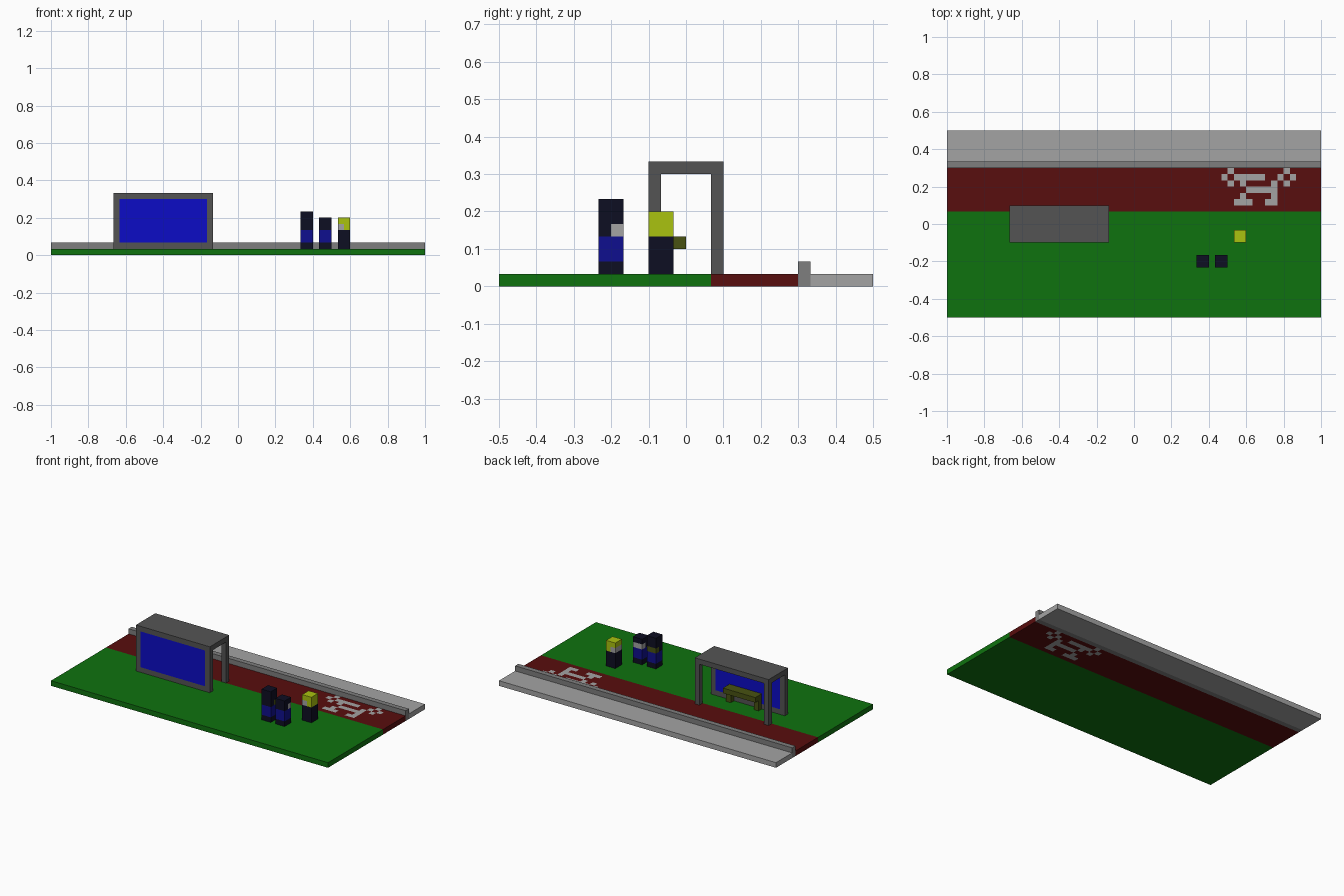
import bpy, bmesh, math
from mathutils import Matrix, Vector

if "Cube" in bpy.data.objects:
    bpy.data.objects.remove(bpy.data.objects["Cube"], do_unlink=True)

U = 1 / 30  # one block of the model


def material(name, rgb):
    """Flat material from 0-255 display colour."""
    lin = [(c / 255 / 12.92) if c / 255 <= 0.04045 else ((c / 255 + 0.055) / 1.055) ** 2.4 for c in rgb]
    m = bpy.data.materials.new(name)
    m.use_nodes = True
    m.diffuse_color = (*lin, 1)
    m.node_tree.nodes["Principled BSDF"].inputs["Base Color"].default_value = (*lin, 1)
    return m


GRASS = material("grass green", (15, 114, 15))
RED = material("lane red", (88, 14, 14))
PALE = material("pale grey", (164, 164, 164))
CURB = material("curb grey", (126, 126, 126))
STEEL = material("dark grey", (84, 84, 84))
PANEL = material("panel blue", (12, 12, 198))
JACKET = material("jacket blue", (15, 15, 142))
NAVY = material("navy black", (13, 14, 34))
YELLOW = material("vest yellow", (170, 194, 16))
OLIVE = material("olive", (72, 82, 18))


def link(name, bm, mats):
    me = bpy.data.meshes.new(name)
    bm.to_mesh(me)
    bm.free()
    for m in mats:
        me.materials.append(m)
    ob = bpy.data.objects.new(name, me)
    bpy.context.collection.objects.link(ob)
    return ob


def box(name, x, y, z, mat):
    """Box between block coordinates, each given as (low, high)."""
    bm = bmesh.new()
    bmesh.ops.create_cube(bm, size=1)
    for v in bm.verts:
        v.co = Vector([(r[0] + r[1]) / 2 + c * (r[1] - r[0]) for r, c in zip((x, y, z), v.co)]) * U
    return link(name, bm, [mat])


# Ground strips
box("lawn", (-30, 30), (-15, 2), (0, 1), GRASS)
box("curb", (-30, 30), (9, 10), (0, 2), CURB)
box("pavement", (-30, 30), (10, 15), (0, 1), PALE)

# Cycle lane with a bicycle sign set into its blocks
SIGN = ["-#--------#-",
        "#-#####--#-#",
        "-#-#----#-#-",
        "----#####---",
        "---#----#---",
        "--###--##---"]
bm = bmesh.new()
bmesh.ops.create_grid(bm, x_segments=60, y_segments=7, size=1)
for v in bm.verts:
    v.co = Vector((v.co.x * 30, 5.5 + v.co.y * 3.5, 0)) * U
top = bmesh.ops.extrude_face_region(bm, geom=bm.faces[:], use_keep_orig=True)["geom"]
bmesh.ops.translate(bm, vec=(0, 0, U), verts=[g for g in top if isinstance(g, bmesh.types.BMVert)])
bmesh.ops.recalc_face_normals(bm, faces=bm.faces[:])
for f in bm.faces:
    c = f.calc_center_median() / U
    col, row = math.floor(c.x) - 14, 8 - math.floor(c.y)
    if abs(f.normal.z) > 0.5 and 0 <= row < 6 and 0 <= col < 12:
        f.material_index = int(SIGN[row][col] == "#")
link("cycle_lane", bm, [RED, PALE])

# Shelter: roof, framed front panel and two rear posts
box("shelter_roof", (-20, -4), (-3, 3), (9, 10), STEEL)
box("shelter_sill", (-19, -5), (-3, -2), (1, 2), STEEL)
box("shelter_panel", (-19, -5), (-3, -2), (2, 9), PANEL)
for side, x in (("right", -20), ("left", -5)):
    box("front_post_" + side, (x, x + 1), (-3, -2), (1, 9), STEEL)
    box("rear_post_" + side, (x, x + 1), (2, 3), (1, 9), STEEL)

# Bench inside the shelter
box("bench_seat", (-15, -8), (-2, 0), (3, 4), OLIVE)
for side, x in (("right", -15), ("left", -9)):
    box("bench_leg_" + side, (x, x + 1), (-2, -1), (1, 3), OLIVE)

# Two people in jackets, facing the lane
for name, x, height, skin in (("tall_person", 10, 7, OLIVE), ("short_person", 13, 6, PALE)):
    xs, ys = (x, x + 2), (-7, -5)
    box(name + "_legs", xs, ys, (1, 2), NAVY)
    box(name + "_jacket", xs, ys, (2, 4), JACKET)
    box(name + "_head_back", xs, (-7, -6), (4, 5), NAVY)
    box(name + "_face", xs, (-6, -5), (4, 5), skin)
    box(name + "_hair", xs, ys, (5, height), NAVY)

# Person in a yellow hood, facing the shelter
box("hooded_person_body", (16, 18), (-3, -1), (1, 4), NAVY)
box("hooded_person_face", (16, 17), (-3, -1), (4, 5), PALE)
box("hooded_person_hood_back", (17, 18), (-3, -1), (4, 5), YELLOW)
box("hooded_person_hood_top", (16, 18), (-3, -1), (5, 6), YELLOW)
